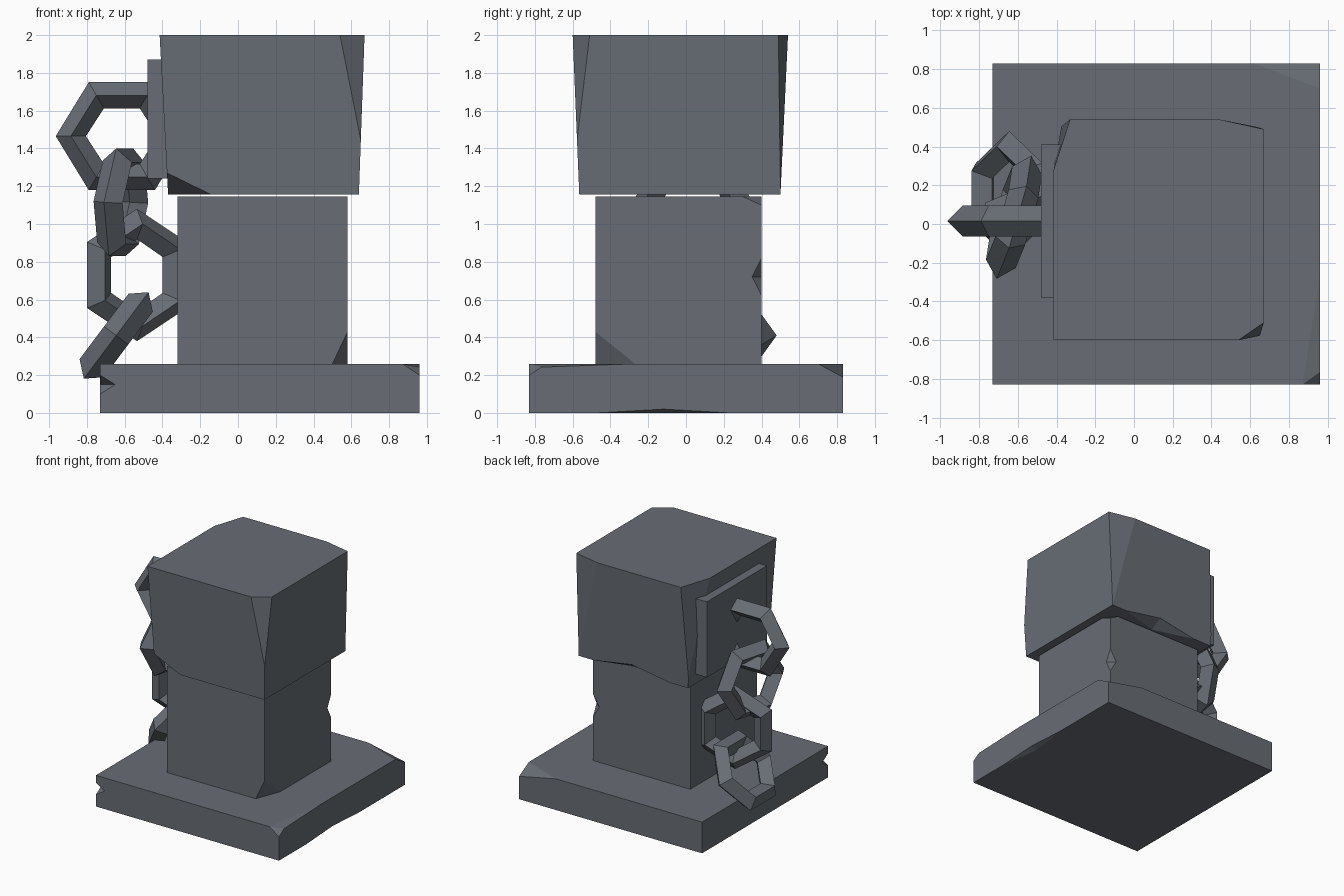
import bpy, bmesh, math
from mathutils import Vector

if "Cube" in bpy.data.objects:
    bpy.data.objects.remove(bpy.data.objects["Cube"])

stone = bpy.data.materials.new("slate grey")
stone.diffuse_color = (0.138, 0.155, 0.178, 1)
stone.use_nodes = True
stone.node_tree.nodes["Principled BSDF"].inputs["Base Color"].default_value = stone.diffuse_color


def make_object(name, bm):
    bmesh.ops.recalc_face_normals(bm, faces=bm.faces)
    me = bpy.data.meshes.new(name)
    bm.to_mesh(me)
    bm.free()
    me.materials.append(stone)
    ob = bpy.data.objects.new(name, me)
    bpy.context.collection.objects.link(ob)
    return ob


def block(name, low, high, chips=(), notches=()):
    """Block from bottom and top rectangles (x0, x1, y0, y1, z).
    chips: planes by three points; notches: (centre, size) octahedron bites."""
    bm = bmesh.new()
    rings = []
    for x0, x1, y0, y1, z in (low, high):
        rings.append([bm.verts.new(p) for p in
                      ((x0, y0, z), (x1, y0, z), (x1, y1, z), (x0, y1, z))])
    a, b = rings
    bm.faces.new(a[::-1])
    bm.faces.new(b)
    for i in range(4):
        j = (i + 1) % 4
        bm.faces.new((a[i], a[j], b[j], b[i]))
    middle = sum((v.co for v in bm.verts), Vector()) / 8
    for pts in chips:
        p, q, r = map(Vector, pts)
        n = (q - p).cross(r - p).normalized()
        if n.dot(middle - p) > 0:
            n = -n
        cut = bmesh.ops.bisect_plane(bm, geom=bm.verts[:] + bm.edges[:] + bm.faces[:],
                                     dist=1e-5, plane_co=p, plane_no=n, clear_outer=True)
        edges = [e for e in bm.edges if e.is_boundary]
        if edges:
            bmesh.ops.holes_fill(bm, edges=edges, sides=0)
    ob = make_object(name, bm)
    for centre, size in notches:
        cb = bmesh.new()
        bmesh.ops.create_uvsphere(cb, u_segments=4, v_segments=2, radius=1)
        bmesh.ops.scale(cb, vec=size, verts=cb.verts)
        bmesh.ops.translate(cb, vec=centre, verts=cb.verts)
        cutter = make_object("notch_cutter", cb)
        cutter.hide_render = True
        mod = ob.modifiers.new("notch", 'BOOLEAN')
        mod.operation = 'DIFFERENCE'
        mod.object = cutter
        bpy.context.view_layer.objects.active = ob
        bpy.ops.object.modifier_apply(modifier=mod.name)
        bpy.data.objects.remove(cutter)
    return ob


def link(name, centre, u, v, ru=0.25, rv=0.25, r=0.08):
    """Six-sided ring with a diamond section; two corners lie along u."""
    c, u = Vector(centre), Vector(u).normalized()
    v = Vector(v).normalized()
    n = u.cross(v).normalized()
    bm = bmesh.new()
    rings = []
    for i in range(6):
        t = i * math.pi / 3
        out = u * math.cos(t) + v * math.sin(t)
        mid = c + u * ru * math.cos(t) + v * rv * math.sin(t)
        rings.append([bm.verts.new(mid + d * r) for d in (out, n, -out, -n)])
    for i in range(6):
        a, b = rings[i], rings[(i + 1) % 6]
        for k in range(4):
            m = (k + 1) % 4
            bm.faces.new((a[k], b[k], b[m], a[m]))
    return make_object(name, bm)


# Base slab with broken corners
block("base_slab", (-0.73, 0.96, -0.83, 0.83, 0), (-0.73, 0.96, -0.83, 0.83, 0.26),
      chips=[((0.96, -0.27, 0.26), (0.96, -0.83, 0.24), (0.87, -0.83, 0.26)),
             ((0.87, -0.83, 0.26), (0.96, -0.83, 0.20), (0.96, -0.76, 0.245)),
             ((0.62, 0.83, 0.26), (0.96, 0.70, 0.26), (0.96, 0.83, 0.19))],
      notches=[((-0.73, -0.83, 0.15), (0.08, 0.08, 0.05)),
               ((0.96, -0.12, 0), (0.05, 0.35, 0.02))])

# Middle pillar
block("pillar", (-0.32, 0.58, -0.48, 0.40, 0.26), (-0.32, 0.58, -0.48, 0.40, 1.145),
      chips=[((0.58, -0.48, 0.43), (0.50, -0.48, 0.26), (0.58, -0.27, 0.26)),
             ((0.58, 0.30, 1.145), (0.58, 0.40, 1.10), (0.50, 0.40, 1.145))],
      notches=[((0.58, 0.40, 0.72), (0.06, 0.05, 0.1))])

# Flared top block
block("top_block", (-0.37, 0.64, -0.565, 0.50, 1.155), (-0.415, 0.67, -0.60, 0.54, 2.0),
      chips=[((0.54, -0.60, 2), (0.67, -0.51, 2), (0.645, -0.577, 1.48)),
             ((0.44, 0.54, 2), (0.667, 0.49, 2), (0.64, 0.50, 1.2)),
             ((-0.33, 0.54, 2), (-0.415, 0.28, 2), (-0.375, 0.505, 1.25)),
             ((-0.375, -0.57, 1.27), (-0.14, -0.565, 1.155), (-0.37, -0.40, 1.155))],
      notches=[((0.15, 0.50, 1.155), (0.35, 0.1, 0.06))])

# Mounting plate on the left side
block("chain_plate", (-0.48, -0.36, -0.38, 0.41, 1.24), (-0.48, -0.36, -0.38, 0.41, 1.87))

# Hanging chain
link("chain_link_1", (-0.615, 0.015, 1.465), (1, 0, 0), (0, 0, 1), ru=0.27)
link("chain_link_2", (-0.62, 0.035, 1.115), (0.27, 0.96, 0), (0.07, 0, 1))
link("chain_link_3", (-0.535, 0.12, 0.73), (0, 0, 1), (0.92, 0.38, 0), ru=0.27)
link("chain_link_4", (-0.645, 0.15, 0.41), (0, 1, 0), (0.6, 0, 0.8))
